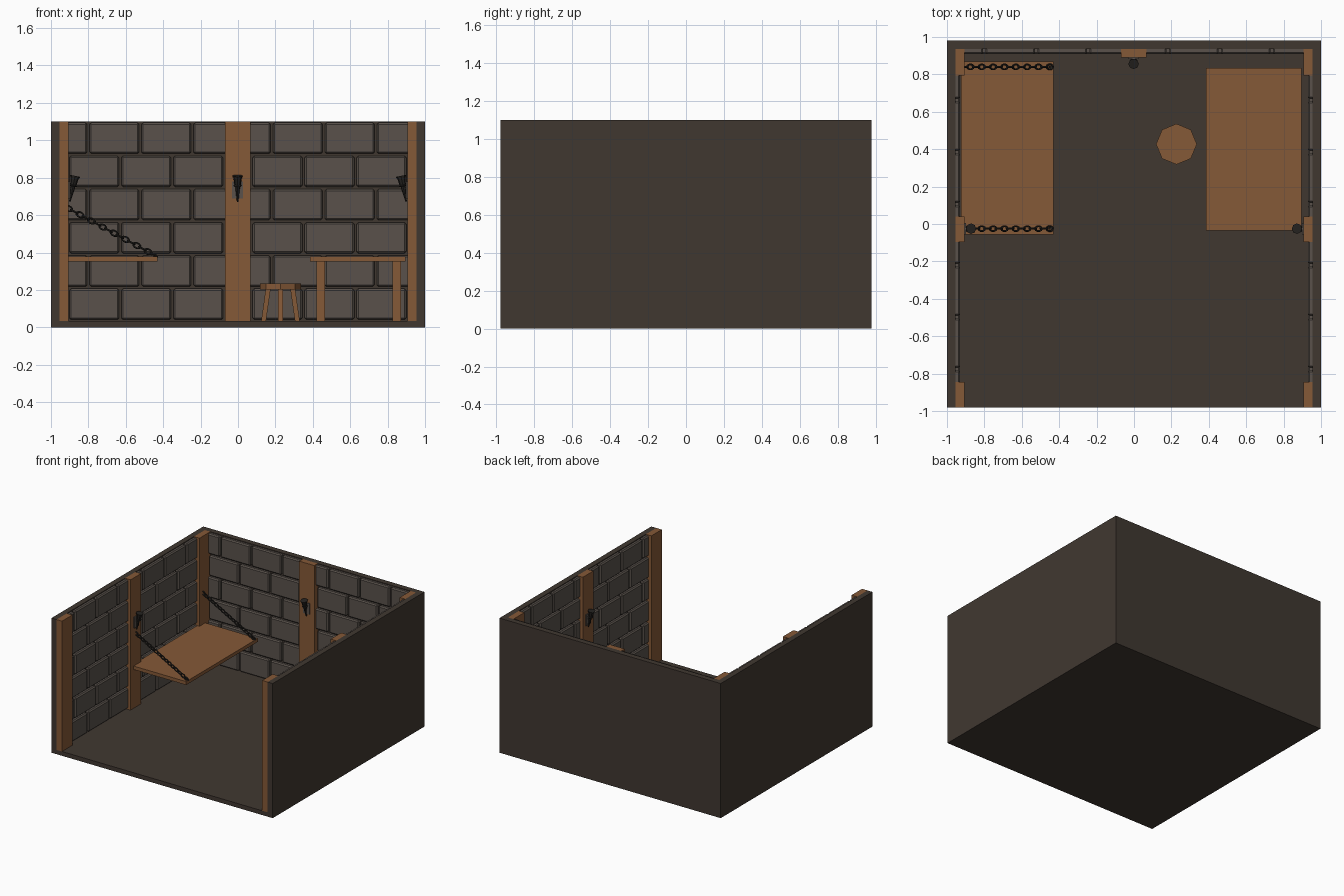
import bpy, bmesh, math
from mathutils import Vector, Matrix

if "Cube" in bpy.data.objects:
    bpy.data.objects.remove(bpy.data.objects["Cube"])


def mat(name, c):
    m = bpy.data.materials.new(name)
    m.diffuse_color = (*c, 1)
    m.use_nodes = True
    m.node_tree.nodes["Principled BSDF"].inputs["Base Color"].default_value = m.diffuse_color
    return m


STONE = mat("dark_mortar", (0.051, 0.039, 0.030))
BRICK = mat("grey_brick", (0.100, 0.083, 0.071))
WOOD = mat("brown_wood", (0.235, 0.100, 0.038))
IRON = mat("black_iron", (0.018, 0.016, 0.014))


def finish(name, bm, m):
    bmesh.ops.recalc_face_normals(bm, faces=bm.faces)
    me = bpy.data.meshes.new(name)
    bm.to_mesh(me)
    bm.free()
    me.materials.append(m)
    ob = bpy.data.objects.new(name, me)
    bpy.context.collection.objects.link(ob)
    return ob


def add_box(bm, x0, x1, y0, y1, z0, z1):
    M = Matrix.Translation(((x0 + x1) / 2, (y0 + y1) / 2, (z0 + z1) / 2))
    M = M @ Matrix.Diagonal((x1 - x0, y1 - y0, z1 - z0, 1))
    return bmesh.ops.create_cube(bm, size=1, matrix=M)["verts"]


def box(name, m, *dims):
    bm = bmesh.new()
    add_box(bm, *dims)
    return finish(name, bm, m)


def add_cone(bm, p, q, r0, r1, n, caps=True):
    p, q = Vector(p), Vector(q)
    d = q - p
    M = Matrix.Translation((p + q) / 2) @ d.to_track_quat('Z', 'Y').to_matrix().to_4x4()
    bmesh.ops.create_cone(bm, cap_ends=caps, segments=n, radius1=r0, radius2=r1,
                          depth=d.length, matrix=M)


def add_link(bm, M, half, rx, r, n=10, k=5):
    # oval ring in the local xy plane
    rings = []
    for i in range(n):
        a = 2 * math.pi * i / n
        ring = []
        for j in range(k):
            b = 2 * math.pi * j / k
            ring.append(bm.verts.new(M @ Vector((
                (half + r * math.cos(b)) * math.cos(a),
                (rx + r * math.cos(b)) * math.sin(a), r * math.sin(b)))))
        rings.append(ring)
    for i in range(n):
        A, B = rings[i], rings[(i + 1) % n]
        for j in range(k):
            bm.faces.new((A[j], A[(j + 1) % k], B[(j + 1) % k], B[j]))


F, H, T = 0.035, 1.10, 0.045   # floor top, wall top, wall thickness
IN, BACK = 1 - T, 0.98 - T

# floor and walls
bm = bmesh.new()
add_box(bm, -1, 1, -0.98, 0.98, 0, F)
finish("floor", bm, STONE)
box("left_wall", STONE, -1, -IN, -0.98, 0.98, F, H)
box("right_wall", STONE, IN, 1, -0.98, 0.98, F, H)
box("back_wall", STONE, -IN, IN, BACK, 0.98, F, H)


# brick panels: lo/hi is the run along the wall, "joint" one joint of the top row
def brick_panel(name, lo, hi, joint, place):
    bm = bmesh.new()
    step, g, rows = 0.278, 0.006, 6
    rh = (H - F) / rows
    for r in range(rows):
        z1 = H - r * rh
        u = joint - 5 * step + (0.17 if r % 2 else 0)
        while u < hi:
            a, b = max(u, lo) + g, min(u + step, hi) - g
            if b - a > 0.03:
                add_box(bm, *place(a, b), z1 - rh + g, z1 - g)
            u += step
    bmesh.ops.bevel(bm, geom=bm.edges[:], offset=0.009, segments=1, affect='EDGES')
    return finish(name, bm, BRICK)


D = 0.026
for tag, lo, hi, j in (("left", -IN, 0.0, -0.80), ("right", 0.0, IN, 0.18)):
    brick_panel("back_bricks_" + tag, lo, hi, j,
                lambda a, b: (a, b, BACK - D, BACK + 0.015))
for tag, lo, hi, j in (("rear", -0.03, BACK, 0.107), ("front", -0.97, -0.03, -0.775)):
    brick_panel("left_bricks_" + tag, lo, hi, j,
                lambda a, b: (-IN - 0.015, -IN + D, a, b))
    brick_panel("right_bricks_" + tag, lo, hi, j,
                lambda a, b: (IN - D, IN + 0.015, a, b))

# wooden posts
for s, tag in ((-1, "left"), (1, "right")):
    xs = sorted((s * IN, s * 0.905))
    for n, y0, y1 in (("front", -0.98, -0.845), ("middle", -0.095, 0.04),
                      ("rear", 0.795, BACK)):
        box(f"{tag}_{n}_post", WOOD, *xs, y0, y1, F, H)
box("back_post", WOOD, -0.07, 0.067, 0.89, BACK, F, H)

# hanging bed and its chains
box("bed_board", WOOD, -0.925, -0.43, -0.055, 0.87, 0.352, 0.38)
for tag, y in (("front", -0.025), ("rear", 0.84)):
    bm = bmesh.new()
    p, q = Vector((-0.905, y, 0.635)), Vector((-0.45, y, 0.388))
    d = (q - p).normalized()
    side = Vector((0, 1, 0))
    up = d.cross(side)
    n = 16
    for i in range(n):
        c = p.lerp(q, i / (n - 1))
        s, t = (side, up) if i % 2 else (up, side)
        M = Matrix((d, s, t)).transposed().to_4x4()
        M.translation = c
        add_link(bm, M, 0.021, 0.0125, 0.0055)
    add_box(bm, -0.455, -0.437, y - 0.005, y + 0.005, 0.375, 0.393)
    finish(tag + "_bed_chain", bm, IRON)

# table
box("table_top", WOOD, 0.385, 0.895, -0.035, 0.835, 0.352, 0.38)
for xn, x in (("left", 0.42), ("right", 0.825)):
    for yn, y in (("front", 0.0), ("rear", 0.752)):
        box(f"table_leg_{yn}_{xn}", WOOD, x, x + 0.046, y, y + 0.046, F, 0.352)

# stool
sx, sy = 0.227, 0.427
bm = bmesh.new()
add_cone(bm, (sx, sy, 0.203), (sx, sy, 0.235), 0.109, 0.109, 8)
finish("stool_seat", bm, WOOD)
for i in range(4):
    a = i * math.pi / 2
    c, s = math.cos(a), math.sin(a)
    bm = bmesh.new()
    vs = add_box(bm, -0.013, 0.013, -0.013, 0.013, F, 0.204)
    for v in vs:
        r = 0.066 if v.co.z > 0.1 else 0.09
        x, y = v.co.x + r, v.co.y
        v.co.x, v.co.y = sx + c * x - s * y, sy + s * x + c * y
    finish(f"stool_leg_{i + 1}", bm, WOOD)


# wall torches: wall point and direction into the room
def torch(name, px, py, nx, ny):
    n = Vector((nx, ny, 0))
    w = Vector((px, py, 0))
    bm = bmesh.new()
    bot = w + n * 0.006 + Vector((0, 0, 0.672))
    top = w + n * 0.034 + Vector((0, 0, 0.81))
    ax = top - bot
    add_cone(bm, bot, bot.lerp(top, 0.72), 0.004, 0.015, 8)
    add_cone(bm, bot.lerp(top, 0.66), top, 0.017, 0.024, 8, False)
    add_cone(bm, bot.lerp(top, 0.94), top, 0.026, 0.028, 8)
    M = ax.to_track_quat('Z', 'Y').to_matrix().to_4x4()
    M.translation = bot.lerp(top, 0.62)
    add_link(bm, M, 0.017, 0.017, 0.005, 8, 4)
    arm = w + Vector((0, 0, 0.74))
    add_cone(bm, arm, arm + n * 0.02, 0.008, 0.008, 6)
    finish(name, bm, IRON)
    t = Vector((-ny, nx, 0)) * 0.03
    a, b = w - t, w + t + n * 0.007
    box(name + "_plate", BRICK, min(a.x, b.x), max(a.x, b.x),
        min(a.y, b.y), max(a.y, b.y), 0.69, 0.78)


torch("back_torch", -0.002, 0.89, 0, -1)
torch("left_torch", -0.905, -0.025, 1, 0)
torch("right_torch", 0.905, -0.025, -1, 0)
